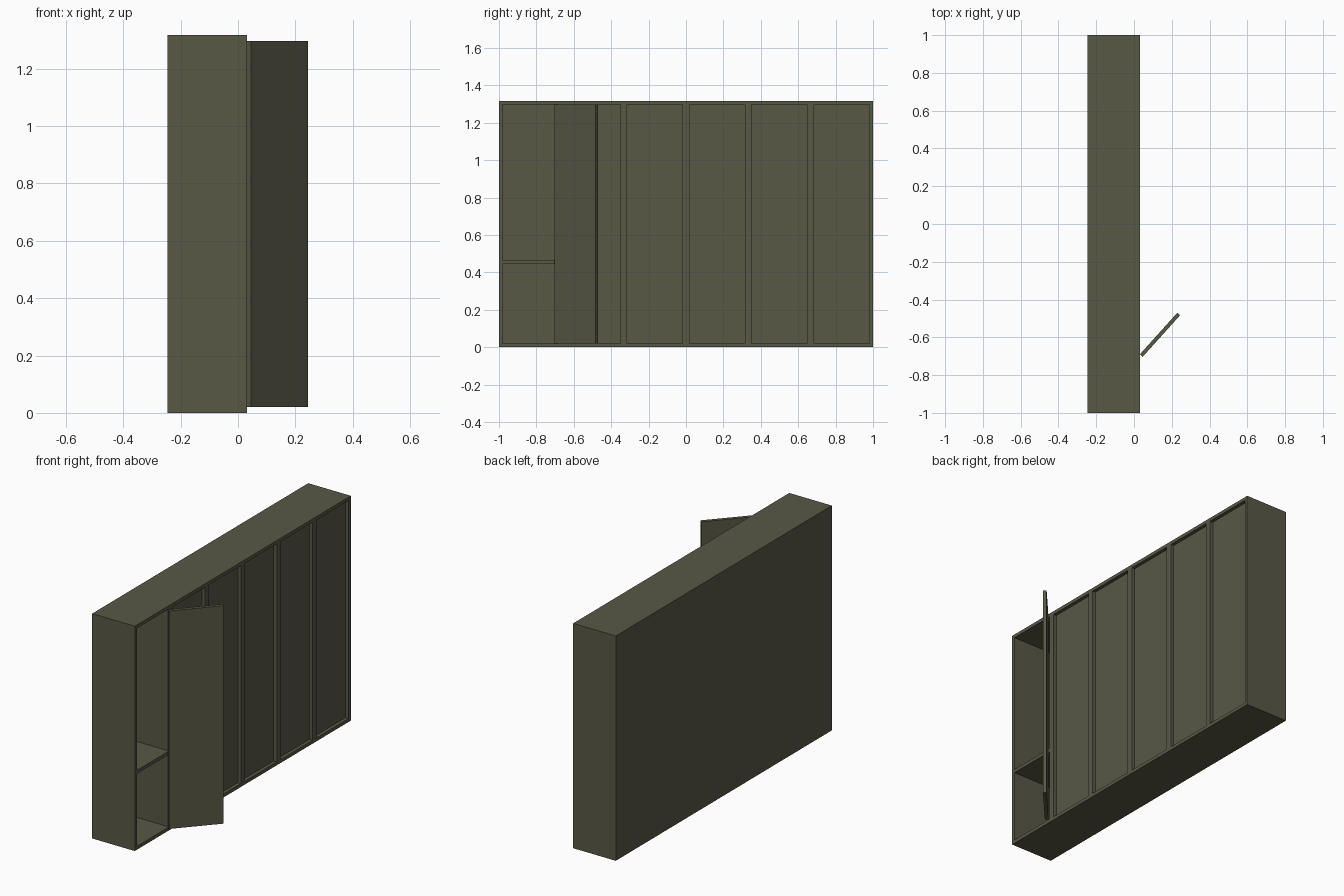
import bpy, math

if "Cube" in bpy.data.objects:
    bpy.data.objects.remove(bpy.data.objects["Cube"])

# Single olive paint
paint = bpy.data.materials.new("olive_paint")
paint.diffuse_color = (0.098, 0.098, 0.062, 1)
paint.use_nodes = True
paint.node_tree.nodes["Principled BSDF"].inputs["Base Color"].default_value = paint.diffuse_color

def box(name, x0, x1, y0, y1, z0, z1):
    bpy.ops.mesh.primitive_cube_add(size=1)
    o = bpy.context.object
    o.name = name
    for v in o.data.vertices:
        v.co = (x1 if v.co.x > 0 else x0,
                y1 if v.co.y > 0 else y0,
                z1 if v.co.z > 0 else z0)
    o.data.materials.append(paint)
    return o

BACK, FRONT = -0.245, 0.031     # cabinet depth
H, T = 1.317, 0.02              # height and board thickness
DIV = 0.036                     # divider width
N = 6
W = (2 - 2 * T - (N - 1) * DIV) / N   # compartment width

# Carcass
box("floor_board", BACK, FRONT, -1, 1, 0, T)
box("top_board", BACK, FRONT, -1, 1, H - T, H)
box("back_board", BACK, BACK + T, -1, 1, T, H - T)
box("left_side", BACK + T, FRONT, -1, -1 + T, T, H - T)
box("right_side", BACK + T, FRONT, 1 - T, 1, T, H - T)

# Dividers and closed, slightly recessed doors
for i in range(1, N):
    y = -1 + T + i * (W + DIV)
    box(f"divider_{i}", BACK + T, FRONT, y - DIV, y, T, H - T)
    box(f"closed_door_{i}", FRONT - 0.04, FRONT - 0.02, y, y + W, T, H - T)

# Shelf in the open compartment
box("shelf", BACK + T, FRONT, -1 + T, -1 + T + W, 0.445, 0.465)

# Door swung open on its hinge
door = box("open_door", 0, W, -T, 0, T, H - T)
door.location = (FRONT, -0.69, 0)
door.rotation_euler.z = math.radians(48)
